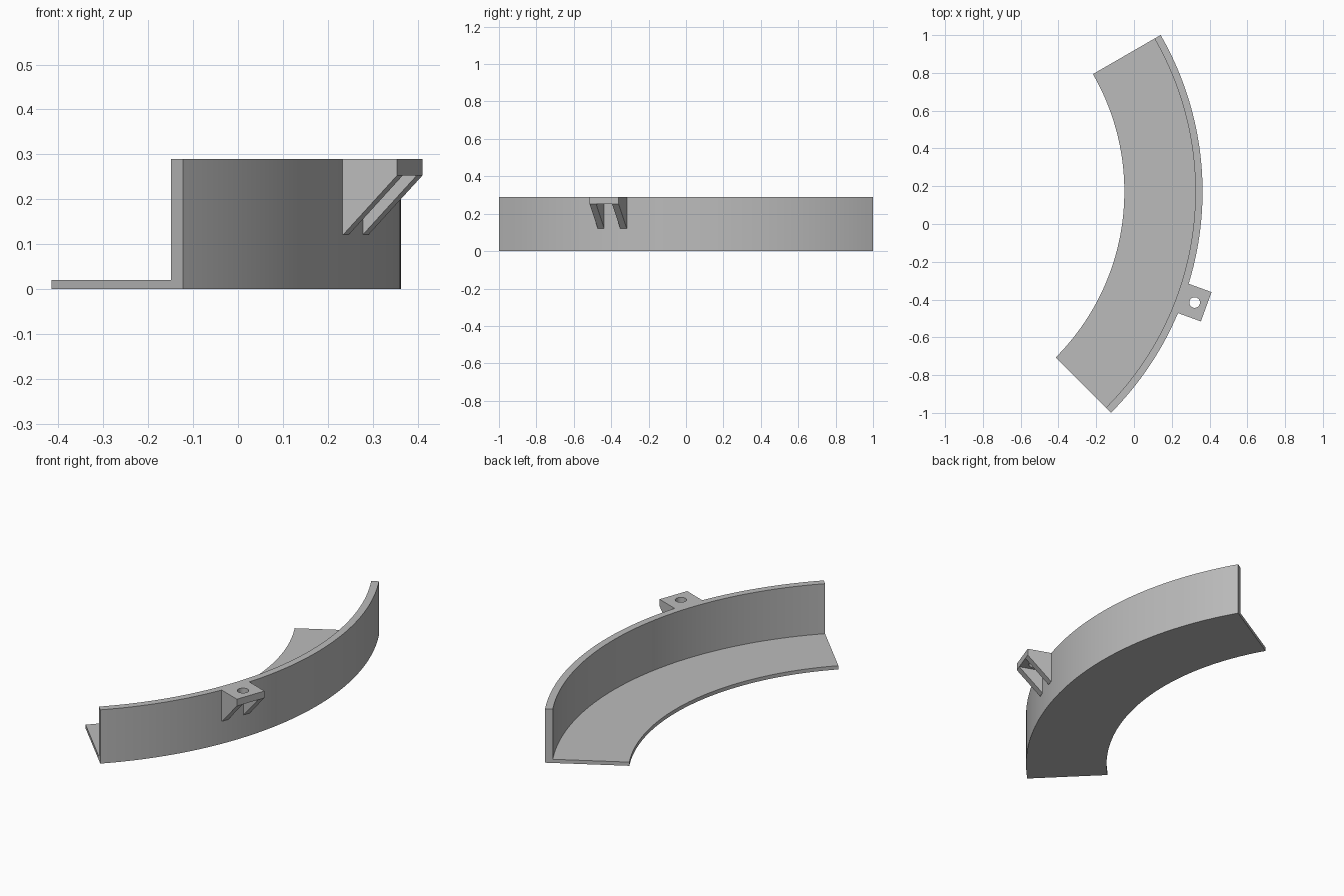
import bpy
import bmesh
from math import radians, cos, sin
from mathutils import Matrix

if "Cube" in bpy.data.objects:
    bpy.data.objects.remove(bpy.data.objects["Cube"])

# Dimensions
CX, CY = -1.294, 0.172
R_IN, R_WALL, R_OUT = 1.243, 1.619, 1.657
HEIGHT, FLOOR = 0.29, 0.02
START, END, SEGMENTS = -45, 30, 72
TAB_REACH, TAB_HALF, TAB_THICK = 1.784, 0.0825, 0.037
RIB_FOOT, RIB_THICK = 0.122, 0.037

grey = bpy.data.materials.new("plain_grey")
grey.use_nodes = True
grey.diffuse_color = (0.5, 0.5, 0.5, 1)
grey.node_tree.nodes["Principled BSDF"].inputs["Base Color"].default_value = (0.5, 0.5, 0.5, 1)

# The bracket is laid out along +x from the arc centre, then turned into place
bracket_frame = Matrix.Translation((CX, CY, 0)) @ Matrix.Rotation(radians(-20), 4, "Z")


def finish(name, bm, frame):
    bmesh.ops.recalc_face_normals(bm, faces=bm.faces)
    mesh = bpy.data.meshes.new(name)
    bm.to_mesh(mesh)
    bm.free()
    mesh.materials.append(grey)
    obj = bpy.data.objects.new(name, mesh)
    obj.matrix_world = frame
    bpy.context.collection.objects.link(obj)
    return obj


def loft(name, rings, frame):
    """Skin a row of matching closed sections and cap both ends."""
    bm = bmesh.new()
    rows = [[bm.verts.new(p) for p in ring] for ring in rings]
    for a, b in zip(rows, rows[1:]):
        for i in range(len(a)):
            j = (i + 1) % len(a)
            bm.faces.new((a[i], a[j], b[j], b[i]))
    bm.faces.new(rows[0])
    bm.faces.new(rows[-1])
    return finish(name, bm, frame)


def extrude_y(name, profile, y0, y1):
    return loft(name, [[(x, y, z) for x, z in profile] for y in (y0, y1)], bracket_frame)


# Curved channel: an L section (floor and outer wall) swept around the arc
section = [(R_IN, 0), (R_OUT, 0), (R_OUT, HEIGHT), (R_WALL, HEIGHT),
           (R_WALL, FLOOR), (R_IN, FLOOR)]
angles = [radians(START + (END - START) * i / SEGMENTS) for i in range(SEGMENTS + 1)]
channel = loft("curved_channel",
               [[(r * cos(a), r * sin(a), z) for r, z in section] for a in angles],
               Matrix.Translation((CX, CY, 0)))

# Mounting tab, level with the wall top
root = R_OUT - 0.012
under = HEIGHT - TAB_THICK
tab = extrude_y("mounting_tab", [(root, under), (TAB_REACH, under),
                                 (TAB_REACH, HEIGHT), (root, HEIGHT)],
                -TAB_HALF, TAB_HALF)

# Screw hole through the tab
bm = bmesh.new()
bmesh.ops.create_cone(bm, cap_ends=True, segments=32, radius1=0.028, radius2=0.028, depth=0.2)
cutter = finish("hole_cutter", bm, bracket_frame @ Matrix.Translation((1.719, 0, HEIGHT)))
cutter.hide_render = True
cutter.hide_set(True)
cutter.display_type = "WIRE"
hole = tab.modifiers.new("screw_hole", "BOOLEAN")
hole.operation = "DIFFERENCE"
hole.solver = "EXACT"
hole.object = cutter

# Bake the hole and drop the cutter
bpy.context.view_layer.update()
baked = bpy.data.meshes.new_from_object(tab.evaluated_get(bpy.context.evaluated_depsgraph_get()))
tab.modifiers.clear()
tab.data = baked
bpy.data.objects.remove(cutter)

# Two triangular ribs under the tab edges
rib = [(root, RIB_FOOT), (R_OUT, RIB_FOOT), (TAB_REACH, under), (root, under)]
for side, name in ((-1, "right_rib"), (1, "left_rib")):
    extrude_y(name, rib, side * TAB_HALF, side * (TAB_HALF - RIB_THICK))

# Smooth the arc and the hole, keep the corners sharp
bpy.ops.object.select_all(action="DESELECT")
for obj in (channel, tab):
    obj.select_set(True)
bpy.context.view_layer.objects.active = channel
bpy.ops.object.shade_smooth_by_angle(angle=radians(30))
